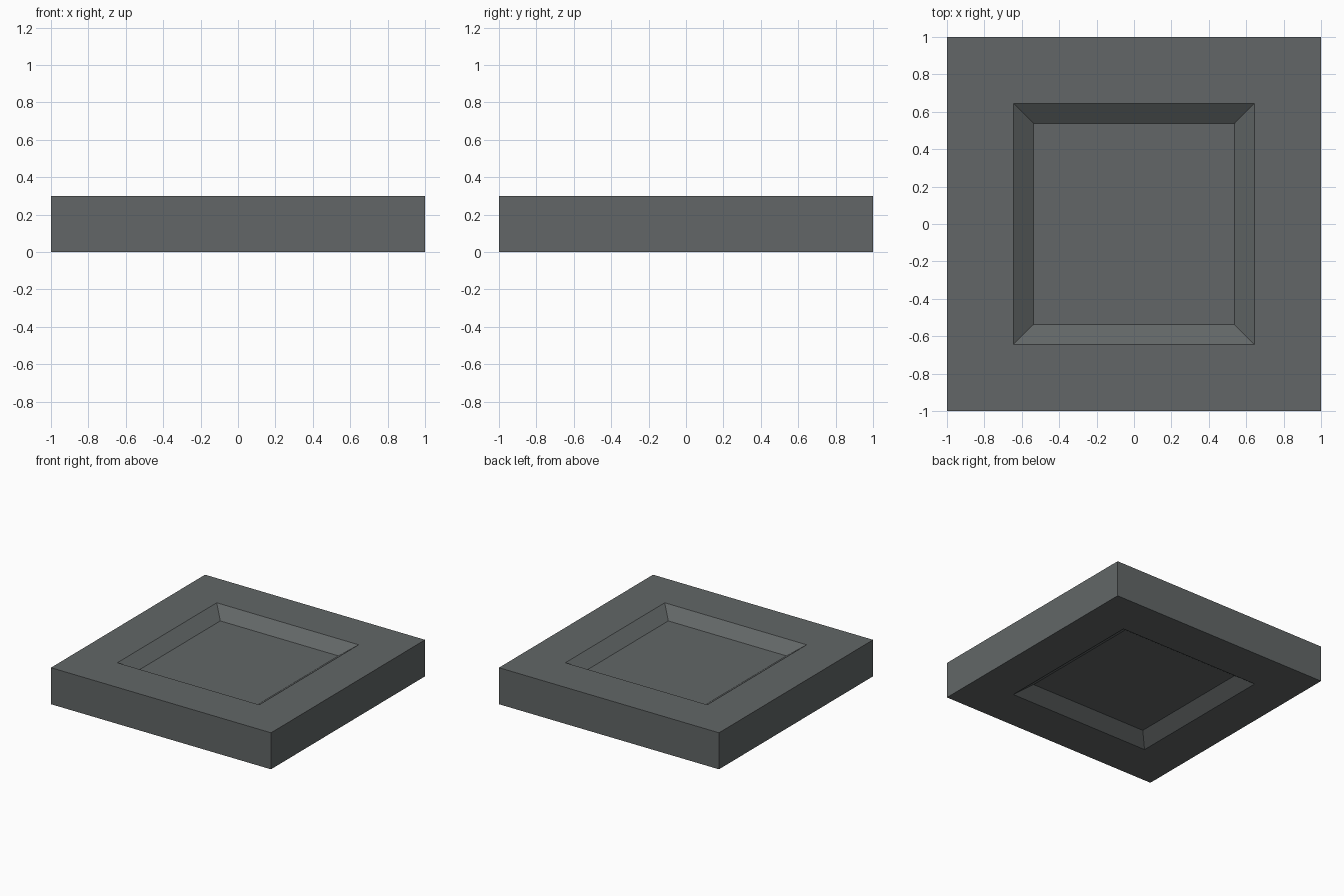
import bpy, bmesh

if "Cube" in bpy.data.objects:
    bpy.data.objects.remove(bpy.data.objects["Cube"])

SIZE, HEIGHT = 2.0, 0.30
RIM, FLOOR, DEPTH = 0.645, 0.537, 0.079

grey = bpy.data.materials.new("dark grey")
grey.diffuse_color = (0.122, 0.134, 0.135, 1)
grey.use_nodes = True
grey.node_tree.nodes["Principled BSDF"].inputs["Base Color"].default_value = grey.diffuse_color

# Square slab standing on the ground
bm = bmesh.new()
bmesh.ops.create_cube(bm, size=1)
for v in bm.verts:
    v.co = (v.co.x * SIZE, v.co.y * SIZE, (v.co.z + 0.5) * HEIGHT)
bm.normal_update()

# Sloped square recess in the top and bottom faces
for face in [f for f in bm.faces if abs(f.normal.z) > 0.9]:
    for width in (SIZE / 2 - RIM, RIM - FLOOR):
        bmesh.ops.inset_region(bm, faces=[face], thickness=width,
                               use_even_offset=True)
    shift = -face.normal * DEPTH
    bmesh.ops.translate(bm, verts=face.verts[:], vec=shift)

bmesh.ops.recalc_face_normals(bm, faces=bm.faces[:])
mesh = bpy.data.meshes.new("recessed_slab")
bm.to_mesh(mesh)
bm.free()
mesh.materials.append(grey)
slab = bpy.data.objects.new("recessed_slab", mesh)
bpy.context.collection.objects.link(slab)
